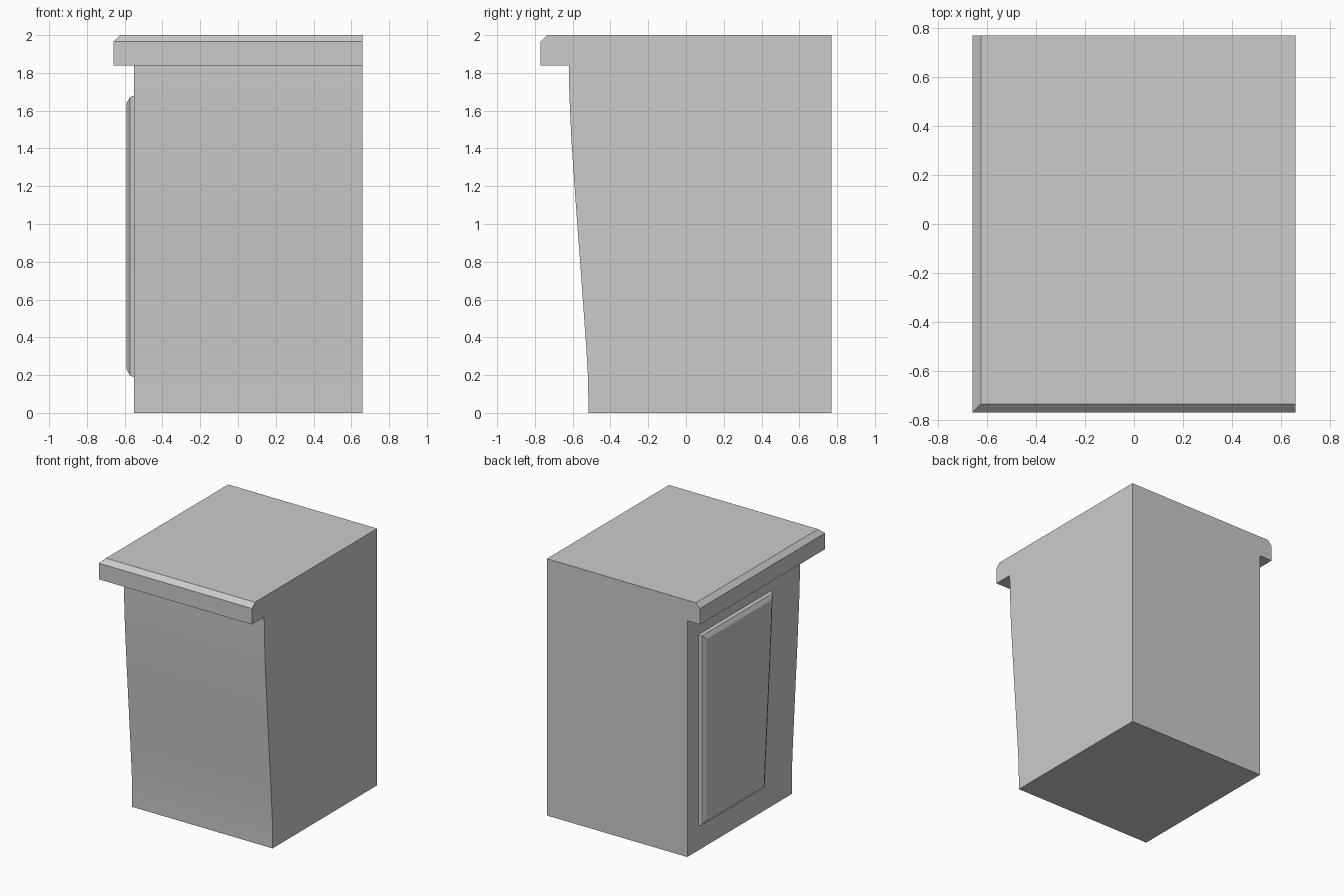
import bpy, bmesh, math

if "Cube" in bpy.data.objects:
    bpy.data.objects.remove(bpy.data.objects["Cube"])


def loft(name, rings):
    """Closed solid bridging matching point rings, capped at both ends."""
    bm = bmesh.new()
    vs = [[bm.verts.new(p) for p in ring] for ring in rings]
    n = len(vs[0])
    for a, b in zip(vs, vs[1:]):
        for i in range(n):
            j = (i + 1) % n
            bm.faces.new((a[i], a[j], b[j], b[i]))
    bm.faces.new(vs[0])
    bm.faces.new(vs[-1])
    bmesh.ops.recalc_face_normals(bm, faces=bm.faces)
    mesh = bpy.data.meshes.new(name)
    bm.to_mesh(mesh)
    bm.free()
    obj = bpy.data.objects.new(name, mesh)
    bpy.context.collection.objects.link(obj)
    return obj


# Leaning front line of the cabinet, as (y, z)
FRONT = [(-0.517, 0), (-0.518, 0.18), (-0.529, 0.36), (-0.557, 0.75),
         (-0.583, 1.1), (-0.607, 1.45), (-0.618, 1.7), (-0.62, 1.84)]
BACK, LEFT, RIGHT = 0.77, -0.55, 0.66


def front_y(z):
    for (y0, z0), (y1, z1) in zip(FRONT, FRONT[1:]):
        if z <= z1:
            return y0 + (y1 - y0) * (z - z0) / (z1 - z0)
    return FRONT[-1][0]


# Cabinet body: side profile extruded across x
profile = FRONT + [(BACK, 1.84), (BACK, 0)]
body = loft("cabinet_body", [[(x, y, z) for y, z in profile] for x in (LEFT, RIGHT)])
bpy.context.view_layer.objects.active = body
body.select_set(True)
bpy.ops.object.shade_smooth_by_angle(angle=math.radians(30))


# Countertop: overhangs and is chamfered on the front and left only
def top_ring(z, inset):
    x0, y0 = -0.66 + inset, -0.77 + inset
    return [(x0, y0, z), (RIGHT, y0, z), (RIGHT, BACK, z), (x0, BACK, z)]


loft("countertop", [top_ring(1.84, 0), top_ring(1.965, 0), top_ring(2.0, 0.036)])


# Raised side panel: front edge follows the cabinet's lean
def panel_ring(x, inset, steps=8):
    z0, z1 = 0.19 + inset, 1.68 - inset
    zs = [z0 + (z1 - z0) * i / steps for i in range(steps + 1)]
    ring = [(x, front_y(z) + 0.36 + inset, z) for z in zs]
    return ring + [(x, 0.63 - inset, z1), (x, 0.63 - inset, z0)]


loft("side_panel", [panel_ring(LEFT, 0), panel_ring(-0.572, 0.008), panel_ring(-0.59, 0.042)])
